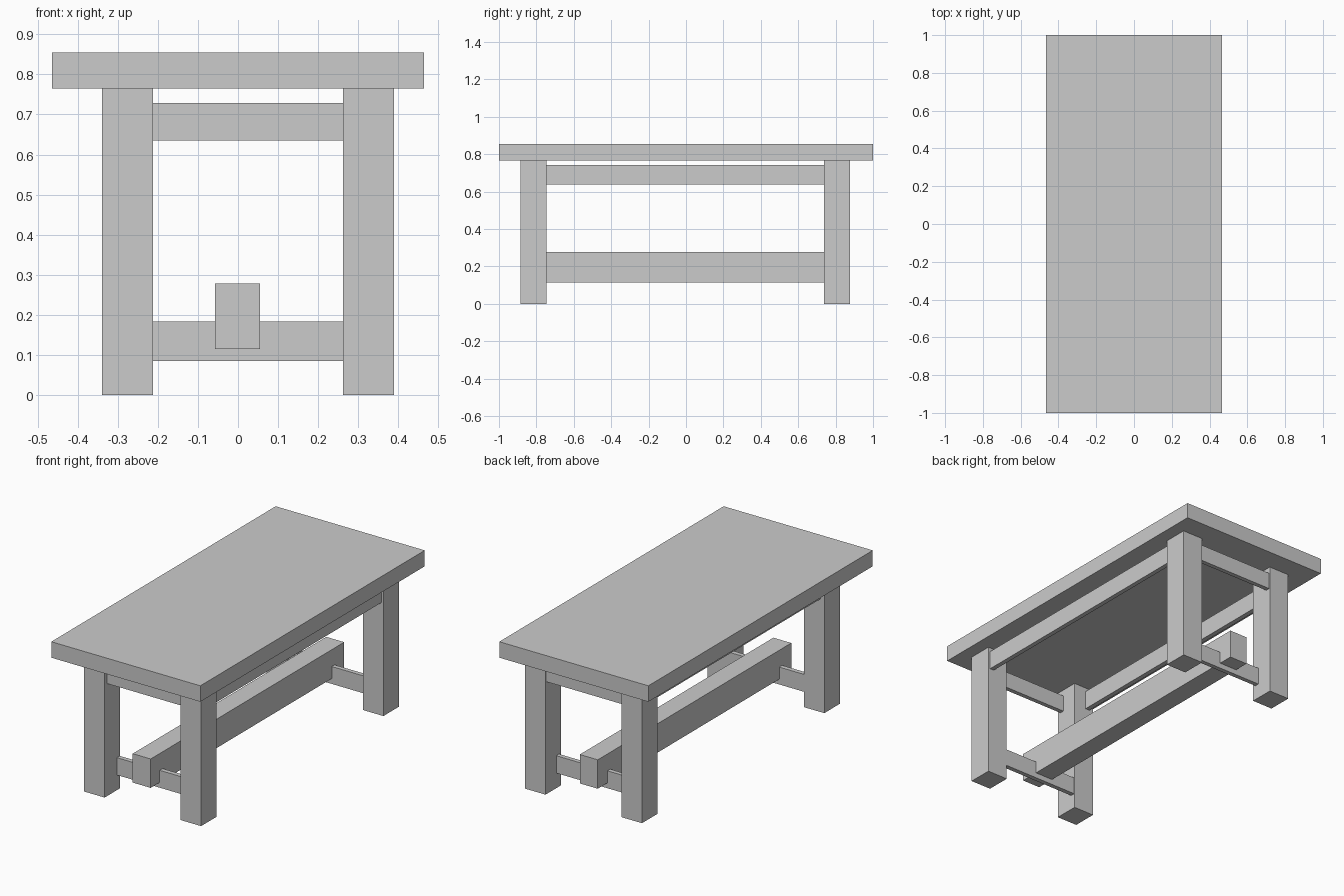
import bpy
import bmesh
from mathutils import Vector

if "Cube" in bpy.data.objects:
    bpy.data.objects.remove(bpy.data.objects["Cube"])


def box(name, x, y, z):
    """Box spanning the given (min, max) ranges."""
    bm = bmesh.new()
    bmesh.ops.create_cube(bm, size=1)
    for v in bm.verts:
        v.co = Vector(r[0] if c < 0 else r[1] for c, r in zip(v.co, (x, y, z)))
    mesh = bpy.data.meshes.new(name)
    bm.to_mesh(mesh)
    bm.free()
    obj = bpy.data.objects.new(name, mesh)
    bpy.context.collection.objects.link(obj)
    return obj


# Table top
box("table_top", (-0.465, 0.465), (-1, 1), (0.765, 0.855))

# Four legs (set slightly off centre under the top)
leg_x = {"left": (-0.34, -0.212), "right": (0.262, 0.39)}
leg_y = {"front": (-0.886, -0.747), "back": (0.739, 0.878)}
for end, y in leg_y.items():
    for side, x in leg_x.items():
        box(f"{end}_{side}_leg", x, y, (0, 0.765))

# Short rails between the legs at each end
short_x = (-0.212, 0.262)
for end, upper_y, lower_y in (("front", (-0.865, -0.84), (-0.776, -0.75)),
                              ("back", (0.847, 0.872), (0.757, 0.782))):
    box(f"{end}_upper_rail", short_x, upper_y, (0.635, 0.729))
    box(f"{end}_lower_rail", short_x, lower_y, (0.085, 0.183))

# Long rails below the top
for side, x in (("left", (-0.315, -0.288)), ("right", (0.352, 0.378))):
    box(f"{side}_long_rail", x, (-0.747, 0.739), (0.637, 0.743))

# Central stretcher beam resting through the lower rails
box("stretcher_beam", (-0.057, 0.055), (-0.857, 0.868), (0.115, 0.278))
